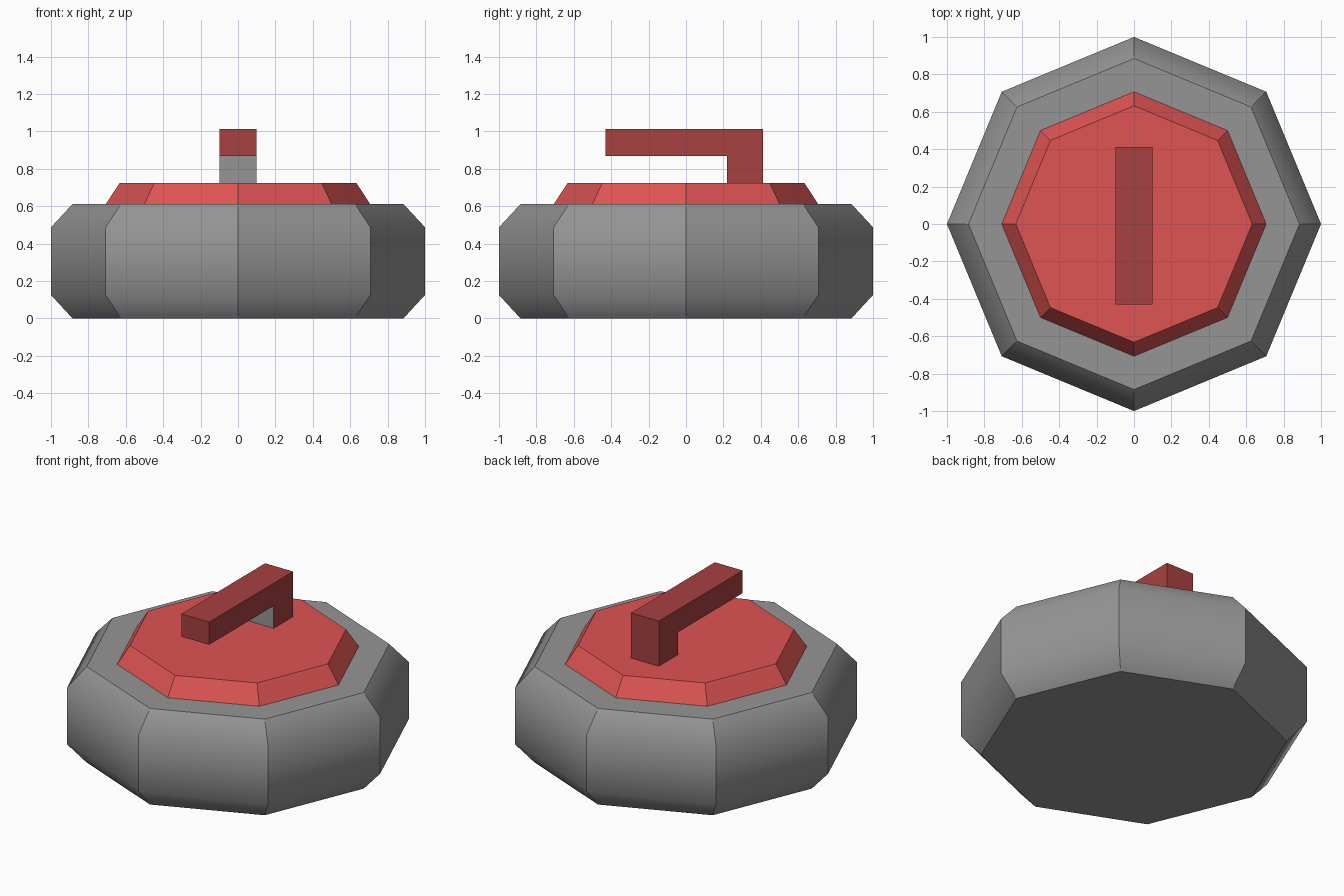
import bpy, bmesh, math

if "Cube" in bpy.data.objects:
    bpy.data.objects.remove(bpy.data.objects["Cube"])


def material(name, rgb):
    m = bpy.data.materials.new(name)
    m.diffuse_color = (*rgb, 1)
    m.use_nodes = True
    m.node_tree.nodes["Principled BSDF"].inputs["Base Color"].default_value = m.diffuse_color
    return m


grey = material("stone grey", (0.30, 0.30, 0.30))
red = material("cap red", (0.74, 0.088, 0.088))
dark_red = material("handle dark red", (0.39, 0.052, 0.052))


def finish(name, bm, mats):
    bmesh.ops.recalc_face_normals(bm, faces=bm.faces)
    me = bpy.data.meshes.new(name)
    bm.to_mesh(me)
    bm.free()
    for m in mats:
        me.materials.append(m)
    ob = bpy.data.objects.new(name, me)
    bpy.context.collection.objects.link(ob)
    return ob


def octagon_stack(name, profile, mat, smooth_heights=()):
    """Eight-sided solid from (radius, z) rings; only listed rings are smooth."""
    bm = bmesh.new()
    rings = [[bm.verts.new((r * math.cos(i * math.pi / 4),
                            r * math.sin(i * math.pi / 4), z))
              for i in range(8)] for r, z in profile]
    for a, b in zip(rings, rings[1:]):
        for i in range(8):
            j = (i + 1) % 8
            bm.faces.new((a[i], a[j], b[j], b[i])).smooth = bool(smooth_heights)
    bm.faces.new(rings[0])
    bm.faces.new(rings[-1])
    for e in bm.edges:
        e.smooth = all(any(abs(v.co.z - h) < 0.001 for h in smooth_heights)
                       for v in e.verts) and abs(e.verts[0].co.z - e.verts[1].co.z) < 0.001
    return finish(name, bm, [mat])


# Stone body with chamfered rims, and the raised cap on top
octagon_stack("stone_body", [(0.885, 0), (1, 0.125), (1, 0.487), (0.885, 0.611)],
              grey, (0.125, 0.487))
octagon_stack("top_cap", [(0.707, 0.611), (0.632, 0.725)], red)

# L-shaped handle: side outline extruded across x
outline = [(-0.43, 0.868), (0.218, 0.868), (0.218, 0.725),
           (0.413, 0.725), (0.413, 1.012), (-0.43, 1.012)]
bm = bmesh.new()
side = bm.faces.new([bm.verts.new((-0.098, y, z)) for y, z in outline])
new = bmesh.ops.extrude_face_region(bm, geom=[side])["geom"]
bmesh.ops.translate(bm, vec=(0.196, 0, 0),
                    verts=[g for g in new if isinstance(g, bmesh.types.BMVert)])
# Inner face of the post is grey
for f in bm.faces:
    c = f.calc_center_median()
    if abs(c.y - 0.218) < 0.001 and abs(c.x) < 0.01:
        f.material_index = 1
finish("handle", bm, [dark_red, grey])
